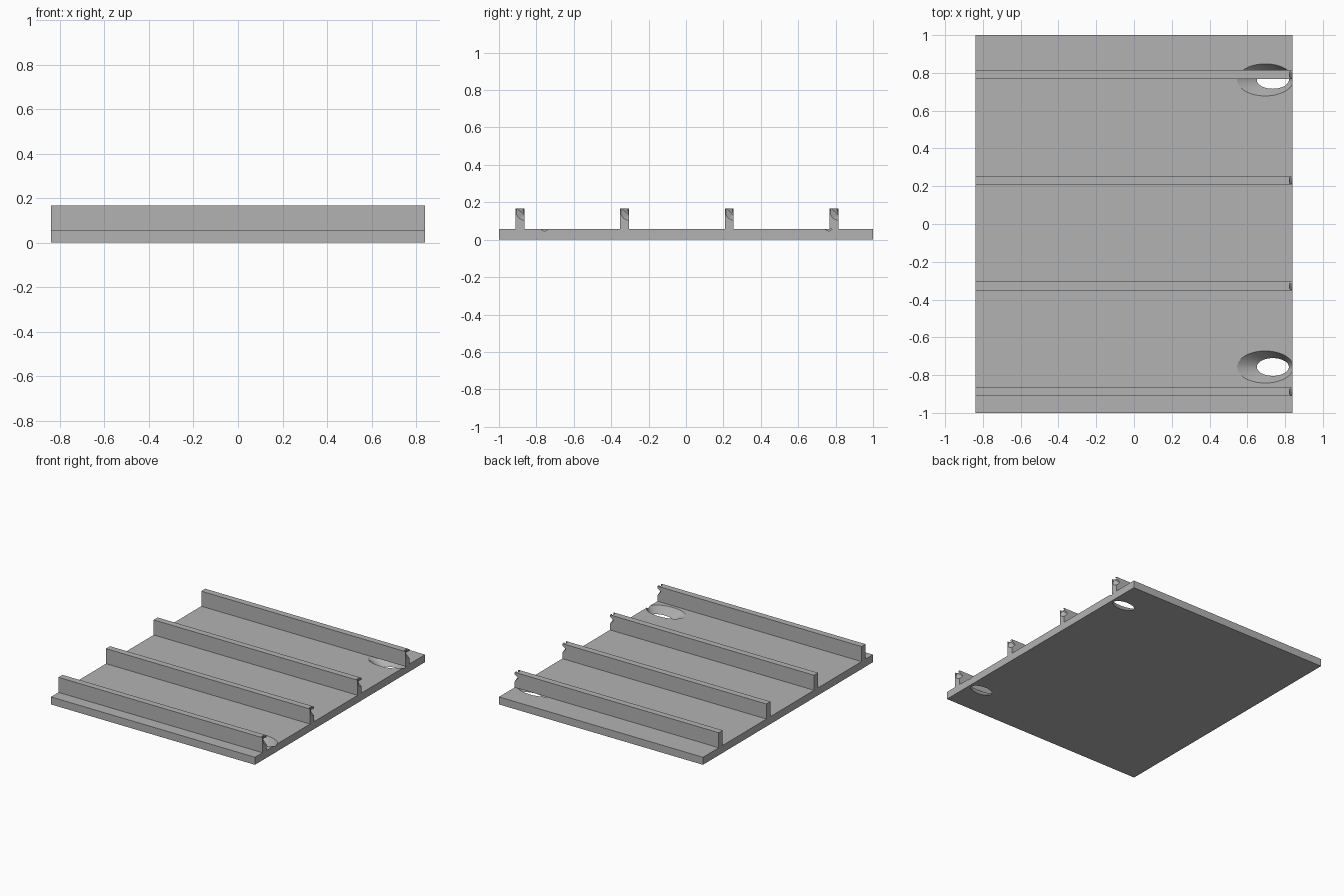
import bpy, bmesh
from math import cos, sin, pi

if "Cube" in bpy.data.objects:
    bpy.data.objects.remove(bpy.data.objects["Cube"])

grey = bpy.data.materials.new("light grey")
grey.use_nodes = True
COLOUR = (0.45, 0.45, 0.45, 1)
grey.diffuse_color = COLOUR
grey.node_tree.nodes["Principled BSDF"].inputs["Base Color"].default_value = COLOUR

HALF_X, HALF_Y, PLATE_TOP, RIB_TOP = 0.84, 1.0, 0.056, 0.168
RIB_HALF = 0.0235


def finish(name, bm):
    bmesh.ops.recalc_face_normals(bm, faces=bm.faces)
    mesh = bpy.data.meshes.new(name)
    bm.to_mesh(mesh)
    bm.free()
    mesh.materials.append(grey)
    obj = bpy.data.objects.new(name, mesh)
    bpy.context.collection.objects.link(obj)
    return obj


def box(name, low, high):
    bm = bmesh.new()
    bmesh.ops.create_cube(bm, size=1)
    for v in bm.verts:
        v.co = [h if c > 0 else l for c, l, h in zip(v.co, low, high)]
    return finish(name, bm)


def hull(name, points):
    bm = bmesh.new()
    for p in points:
        bm.verts.new(p)
    bmesh.ops.convex_hull(bm, input=bm.verts)
    return finish(name, bm)


def cut(obj, cutter):
    mod = obj.modifiers.new(cutter.name, "BOOLEAN")
    mod.operation, mod.object, mod.solver = "DIFFERENCE", cutter, "EXACT"
    cutter.hide_render = True
    cutter.hide_set(True)


def funnel(name, y):
    # slanted elliptical hole, wide at the top and narrow below
    bm = bmesh.new()
    rings = []
    for t in (-0.2, 1.2):
        cx = 0.735 - 0.04 * t
        rx, ry = 0.085 + 0.064 * t, 0.047 + 0.038 * t
        rings.append([bm.verts.new((cx + rx * cos(a * pi / 24), y + ry * sin(a * pi / 24),
                                    PLATE_TOP * t)) for a in range(48)])
    low, high = rings
    for i in range(48):
        j = (i + 1) % 48
        bm.faces.new((low[i], low[j], high[j], high[i])).smooth = True
    bm.faces.new(low)
    bm.faces.new(high)
    return finish(name, bm)


# base plate with two countersunk holes
plate = box("base_plate", (-HALF_X, -HALF_Y, 0), (HALF_X, HALF_Y, PLATE_TOP))
for side, y in (("front", -0.757), ("back", 0.763)):
    cut(plate, funnel(side + "_hole_cutter", y))

# four long ribs, each with a slanted notch in its left end
for i, y in enumerate((-0.888, -0.329, 0.231, 0.791)):
    rib = box(f"rib_{i + 1}", (-HALF_X, y - RIB_HALF, PLATE_TOP),
              (HALF_X, y + RIB_HALF, RIB_TOP))
    back, front = y + RIB_HALF + 0.002, y - RIB_HALF + 0.006
    cut(rib, hull(f"notch_cutter_{i + 1}", [
        (HALF_X + 0.01, back, 0.09), (HALF_X + 0.01, back, 0.155),
        (HALF_X - 0.028, back, 0.13), (HALF_X + 0.01, front, 0.11),
        (HALF_X + 0.01, front, RIB_TOP + 0.002), (HALF_X - 0.015, front, RIB_TOP + 0.002),
        (HALF_X - 0.015, back - 0.012, RIB_TOP + 0.002)]))
